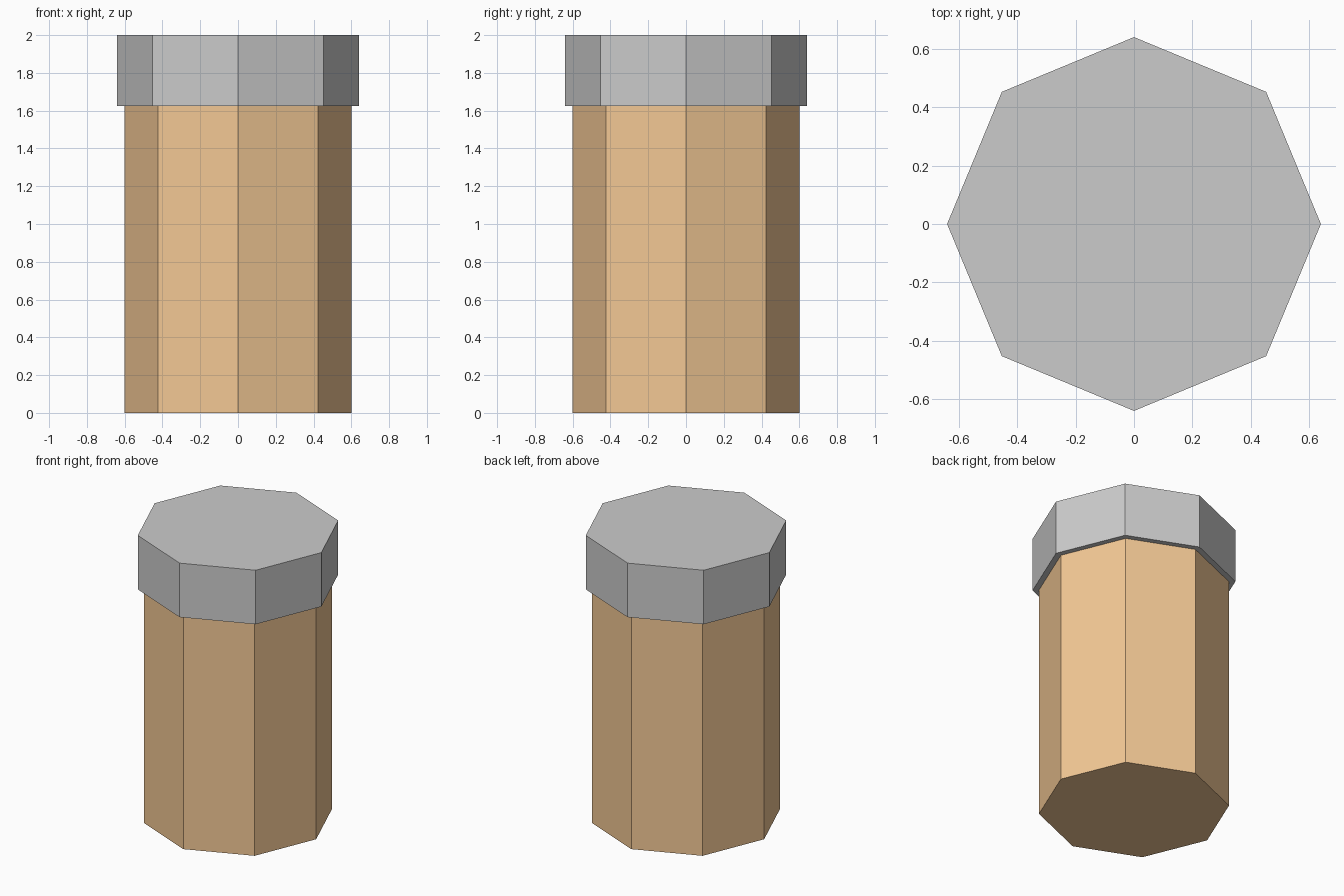
import bpy

if "Cube" in bpy.data.objects:
    bpy.data.objects.remove(bpy.data.objects["Cube"])


def octagon_prism(name, radius, z0, z1, color=None):
    bpy.ops.mesh.primitive_cylinder_add(
        vertices=8, radius=radius, depth=z1 - z0, location=(0, 0, (z0 + z1) / 2))
    ob = bpy.context.object
    ob.name = name
    if color:
        mat = bpy.data.materials.new(name + "_material")
        mat.diffuse_color = color
        mat.use_nodes = True
        mat.node_tree.nodes["Principled BSDF"].inputs["Base Color"].default_value = mat.diffuse_color
        ob.data.materials.append(mat)
    return ob


# Orange-brown body, seated slightly inside the cap
octagon_prism("body", 0.60, 0.0, 1.64, (0.9, 0.58, 0.30, 1))

# Grey overhanging cap
octagon_prism("cap", 0.64, 1.625, 2.0)
